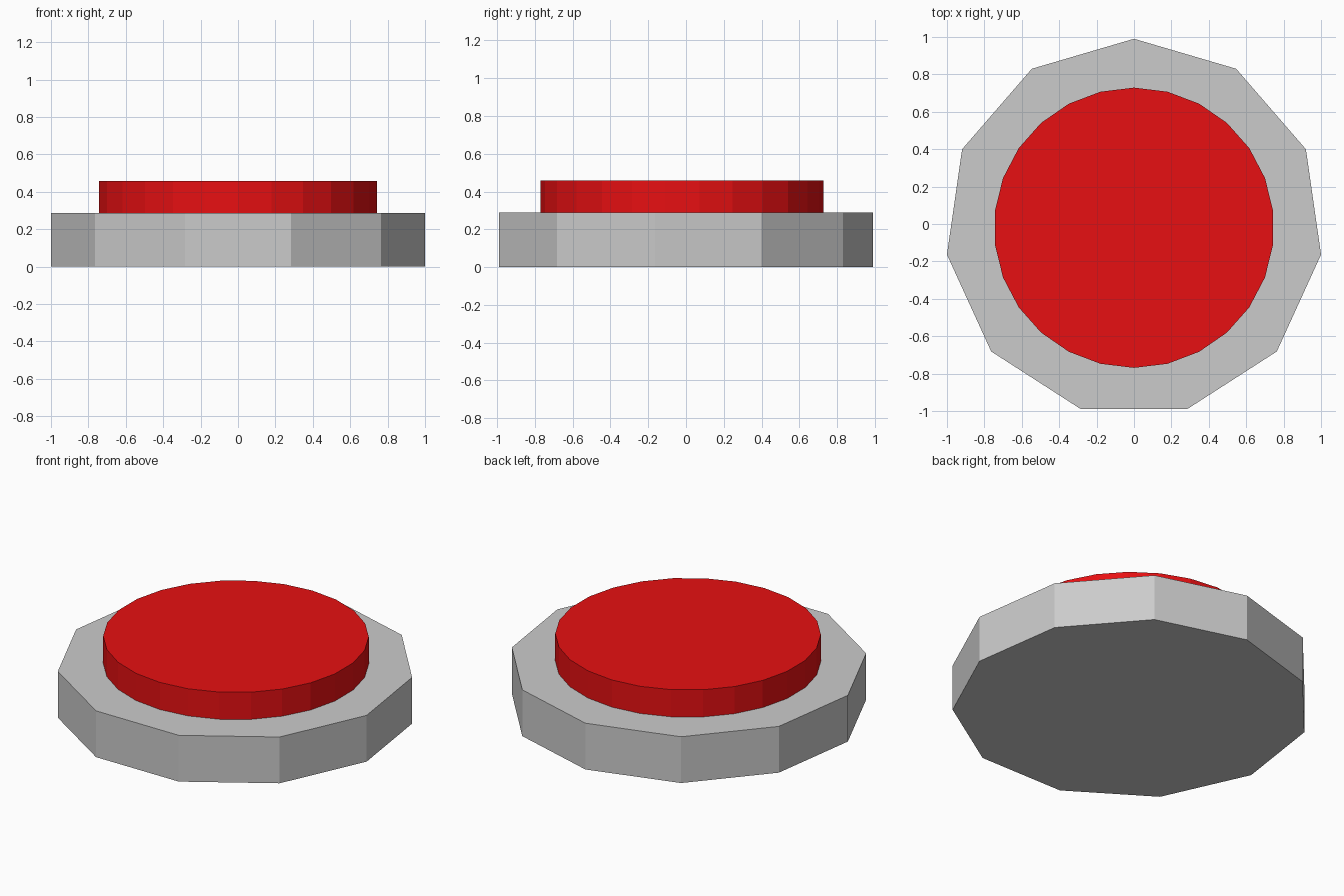
import bpy, bmesh
from math import sin, cos, pi

if "Cube" in bpy.data.objects:
    bpy.data.objects.remove(bpy.data.objects["Cube"])

CENTRE_Y = -0.02


def prism(name, sides, radius, z0, z1):
    """Flat-sided disc with one corner pointing to +y."""
    bm = bmesh.new()
    ring = [bm.verts.new((radius * sin(2 * pi * k / sides),
                          CENTRE_Y + radius * cos(2 * pi * k / sides), z0))
            for k in range(sides)]
    face = bm.faces.new(ring)
    top = bmesh.ops.extrude_face_region(bm, geom=[face], use_keep_orig=True)
    for v in top["geom"]:
        if isinstance(v, bmesh.types.BMVert):
            v.co.z = z1
    bmesh.ops.recalc_face_normals(bm, faces=bm.faces[:])
    mesh = bpy.data.meshes.new(name)
    bm.to_mesh(mesh)
    bm.free()
    obj = bpy.data.objects.new(name, mesh)
    bpy.context.collection.objects.link(obj)
    return obj


# Eleven-sided grey housing
prism("base", 11, 1.0103, 0.0, 0.288)

# Red push button, sunk slightly into the housing
button = prism("button", 26, 0.749, 0.27, 0.457)
red = bpy.data.materials.new("red")
red.diffuse_color = (0.8, 0.005, 0.006, 1)
red.use_nodes = True
red.node_tree.nodes["Principled BSDF"].inputs["Base Color"].default_value = red.diffuse_color
button.data.materials.append(red)
